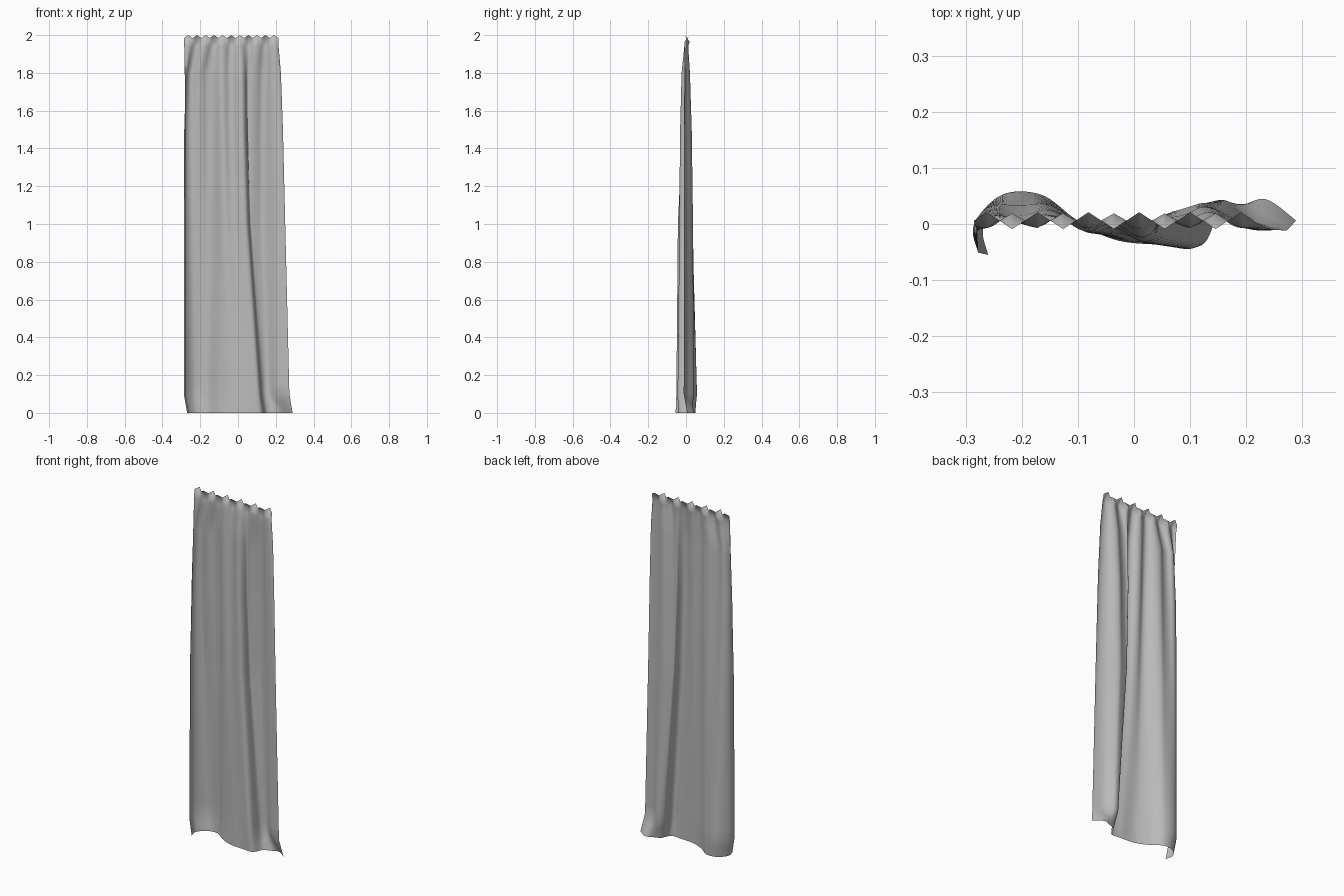
import bpy, bmesh

if "Cube" in bpy.data.objects:
    bpy.data.objects.remove(bpy.data.objects["Cube"])

COLS, PLEATS, PITCH = 132, 11, .0453

# Plan-view fold lines (x, y) of the cloth at several heights
LEVELS = {
    0.0: [(-.26, -.055), (-.268, -.005), (-.225, .04), (-.165, .046), (-.1, .002), (-.03, -.029),
          (.05, -.037), (.12, -.038), (.15, .012), (.19, .03), (.235, .044), (.289, .006)],
    0.1: [(-.278, -.051), (-.285, .0), (-.235, .052), (-.165, .052), (-.1, .006), (-.03, -.027),
          (.04, -.035), (.11, -.041), (.13, .026), (.163, .042), (.212, .006), (.272, -.012)],
    1.0: [(-.278, -.043), (-.285, .0), (-.235, .035), (-.17, .036), (-.105, .004), (-.05, -.018),
          (.0, -.025), (.052, -.026), (.068, .022), (.115, .036), (.18, .01), (.25, -.01)],
    1.5: [(-.279, -.018), (-.282, .0), (-.235, .02), (-.175, .022), (-.11, .002), (-.06, -.012),
          (-.01, -.019), (.038, -.02), (.055, .014), (.11, .026), (.17, .008), (.238, -.007)],
    1.8: [(-.282, -.004), (-.268, .002), (-.23, .011), (-.178, .012), (-.113, .0), (-.062, -.006),
          (-.012, -.012), (.034, -.013), (.06, .008), (.114, .015), (.168, .005), (.227, -.002)],
    1.96: [(-.285 + PITCH * i, .002) for i in range(12)],
}


def catmull(p0, p1, p2, p3, t):
    return 0.5 * (2 * p1 + (p2 - p0) * t + (2 * p0 - 5 * p1 + 4 * p2 - p3) * t * t
                  + (3 * p1 - p0 - 3 * p2 + p3) * t ** 3)


def along(points, u):
    """Smooth point on a fold line, u from 0 to 1."""
    n = len(points) - 1
    i = min(int(u * n), n - 1)
    q = [points[max(0, min(n, i + k))] for k in (-1, 0, 1, 2)]
    return [catmull(*(p[a] for p in q), u * n - i) for a in (0, 1)]


def fold(u, z):
    """Blend the fold lines between heights."""
    zs = sorted(LEVELS)
    i = max(k for k in range(len(zs) - 1) if zs[k] <= z)
    t = min(1, (z - zs[i]) / (zs[i + 1] - zs[i]))
    a, b = along(LEVELS[zs[i]], u), along(LEVELS[zs[i + 1]], u)
    return [a[k] + (b[k] - a[k]) * t for k in (0, 1)]


def pleat(u):
    """Alternating triangular pleat, -1 to 1, and its unsigned height."""
    s = u * PLEATS
    k = min(int(s + 1e-6), PLEATS - 1)
    h = 1 - abs(2 * (s - k) - 1)
    return (h if k % 2 else -h), h


heights = [0, .03, .06, .1, .16, .25] + [.25 + .1 * i for i in range(1, 16)] + [1.8, 1.85, 1.9, 1.94]
heights = sorted(set(round(z, 3) for z in heights + [1.0, 1.5]))
bm = bmesh.new()
rows = []
for z in heights:
    # Soft ripples that fade towards the hem
    amp = .009 * min(1, max(0, (z - .12) / 1.3))
    row = []
    for c in range(COLS + 1):
        u = c / COLS
        x, y = fold(u, z)
        w, h = pleat(u)
        row.append(bm.verts.new((x, y + w * (2 - h) * amp, z)))
    rows.append(row)

# Pinched heading: the pleats flip direction and end in a toothed edge
for z, amp, tooth in ((1.966, .013, 0), (1.985, -.015, .015)):
    row = []
    for c in range(COLS + 1):
        w, h = pleat(c / COLS)
        x = -.285 + PITCH * PLEATS * c / COLS
        row.append(bm.verts.new((x, .006 + w * amp, z + h * tooth)))
    rows.append(row)

for lo, hi in zip(rows, rows[1:]):
    for c in range(COLS):
        bm.faces.new((lo[c], lo[c + 1], hi[c + 1], hi[c]))

mesh = bpy.data.meshes.new("curtain")
bm.to_mesh(mesh)
bm.free()
curtain = bpy.data.objects.new("curtain", mesh)
bpy.context.collection.objects.link(curtain)

# Plain grey cloth
cloth = bpy.data.materials.new("grey_cloth")
cloth.diffuse_color = (.5, .5, .5, 1)
cloth.use_nodes = True
cloth.node_tree.nodes["Principled BSDF"].inputs["Base Color"].default_value = cloth.diffuse_color
mesh.materials.append(cloth)

bpy.context.view_layer.objects.active = curtain
curtain.select_set(True)
bpy.ops.object.shade_smooth_by_angle(angle=1.2)
